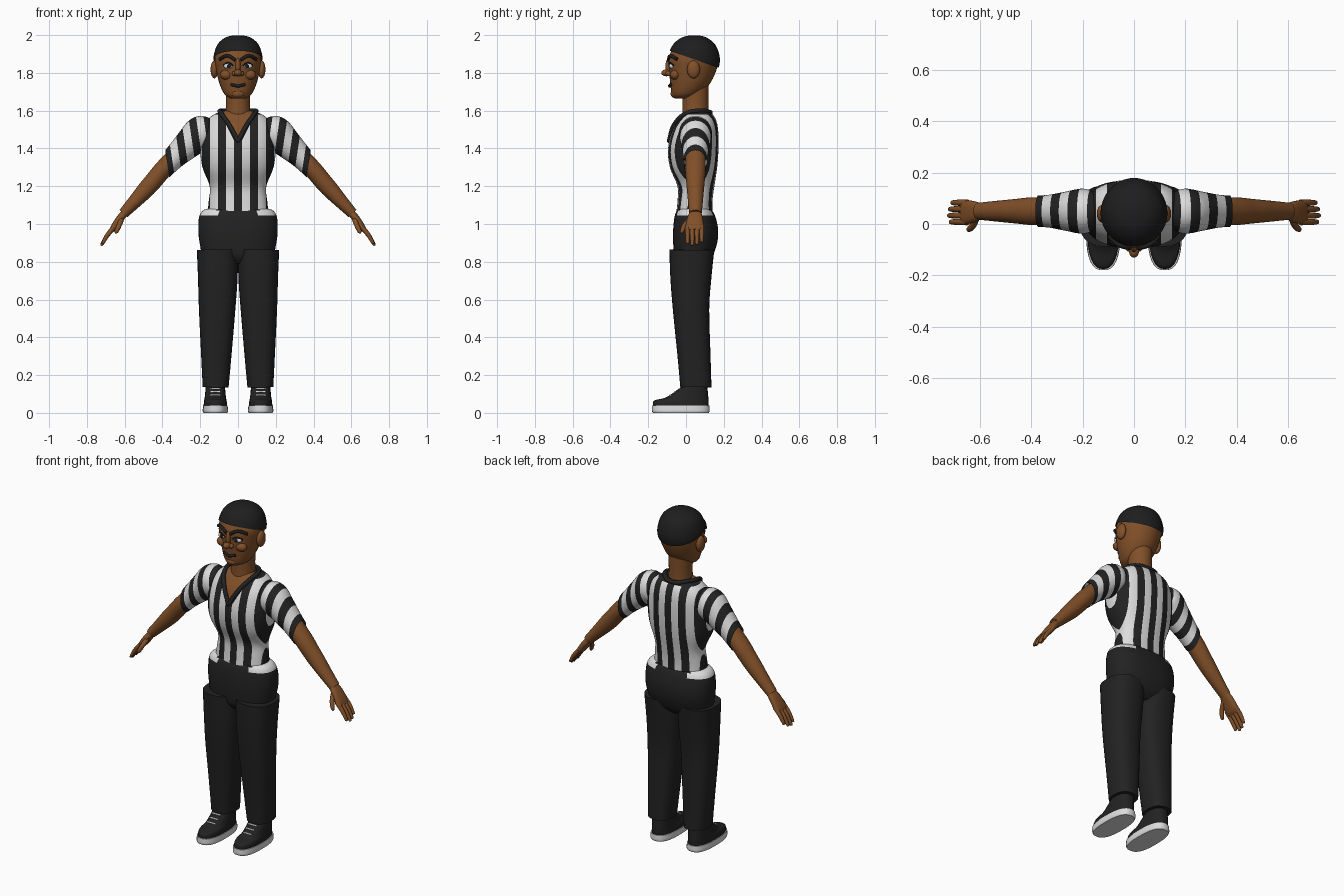
import bpy, bmesh, math
from mathutils import Vector

cube = bpy.data.objects.get("Cube")
if cube:
    bpy.data.objects.remove(cube, do_unlink=True)


def material(name, r, g, b):
    m = bpy.data.materials.new(name)
    m.use_nodes = True
    m.diffuse_color = (r, g, b, 1)
    bsdf = m.node_tree.nodes["Principled BSDF"]
    bsdf.inputs["Base Color"].default_value = (r, g, b, 1)
    bsdf.inputs["Roughness"].default_value = 0.8
    return m


SKIN = material("brown skin", 0.22, 0.08, 0.022)
BLACK = material("black cloth", 0.016, 0.016, 0.016)
WHITE = material("white cloth", 0.72, 0.72, 0.72)
DARK = material("dark hair", 0.013, 0.013, 0.014)
SIDES = (("left", 1), ("right", -1))


def finish(name, bm, mats, rule=None):
    bmesh.ops.recalc_face_normals(bm, faces=bm.faces)
    for f in bm.faces:
        f.smooth = True
        if rule:
            f.material_index = rule(f.calc_center_median())
    me = bpy.data.meshes.new(name)
    bm.to_mesh(me)
    bm.free()
    for m in mats:
        me.materials.append(m)
    me.set_sharp_from_angle(angle=math.radians(50))
    ob = bpy.data.objects.new(name, me)
    bpy.context.collection.objects.link(ob)
    return ob


def spline(a, b, c, d, t):
    return 0.5 * (2 * b + (c - a) * t + (2 * a - 5 * b + 4 * c - d) * t * t
                  + (3 * b - a - 3 * c + d) * t ** 3)


def loft(rings, side=1, segs=32, steps=5, power=2.0):
    """Skin smooth rings (x, y, z, half width, half depth) along a path."""
    path = []
    last = len(rings) - 1
    for i in range(last):
        ctrl = [rings[min(max(j, 0), last)] for j in range(i - 1, i + 3)]
        path += [[spline(*v, s / steps) for v in zip(*ctrl)] for s in range(steps)]
    path.append(list(rings[-1]))
    bm = bmesh.new()
    loops = []
    for i, (x, y, z, a, b) in enumerate(path):
        p, q = path[max(i - 1, 0)], path[min(i + 1, len(path) - 1)]
        t = Vector((q[0] - p[0], 0, q[2] - p[2])).normalized()
        u = t.cross(Vector((0, 1, 0)))
        loop = []
        for k in range(segs):
            ang = math.tau * k / segs
            c, s = math.cos(ang), math.sin(ang)
            c = math.copysign(abs(c) ** (2 / power), c) * a
            s = math.copysign(abs(s) ** (2 / power), s) * b
            v = Vector((x, y, z)) + u * c + Vector((0, s, 0))
            loop.append(bm.verts.new((v.x * side, v.y, v.z)))
        loops.append(loop)
    for lo, hi in zip(loops, loops[1:]):
        for k in range(segs):
            n = (k + 1) % segs
            bm.faces.new((lo[k], lo[n], hi[n], hi[k]))
    bm.faces.new(loops[0])
    bm.faces.new(loops[-1])
    return bm


def box_ring(z, x0, x1, y0, y1):
    """Level ring given by its bounds."""
    return ((x0 + x1) / 2, (y0 + y1) / 2, z, (x1 - x0) / 2, (y1 - y0) / 2)


def body_ring(z, w, y0, y1):
    return box_ring(z, -w, w, y0, y1)


def cut(bm, co, no, clear=False):
    bmesh.ops.bisect_plane(bm, geom=bm.verts[:] + bm.edges[:] + bm.faces[:],
                           plane_co=co, plane_no=no, clear_outer=clear)


def ball(name, mat, loc, size):
    bm = bmesh.new()
    bmesh.ops.create_uvsphere(bm, u_segments=24, v_segments=14, radius=1)
    for v in bm.verts:
        v.co = Vector(loc) + Vector(c * s for c, s in zip(v.co, size))
    return finish(name, bm, [mat])


def tube(name, mat, pts, radius, cyclic=False):
    cu = bpy.data.curves.new(name, "CURVE")
    cu.dimensions = "3D"
    cu.bevel_depth, cu.bevel_resolution, cu.use_fill_caps = radius, 3, True
    sp = cu.splines.new("BEZIER")
    sp.bezier_points.add(len(pts) - 1)
    for i, (bp, p) in enumerate(zip(sp.bezier_points, pts)):
        bp.co = p
        kind = "VECTOR" if cyclic and i == 0 else "AUTO"
        bp.handle_left_type = bp.handle_right_type = kind
    sp.use_cyclic_u = cyclic
    cu.materials.append(mat)
    ob = bpy.data.objects.new(name, cu)
    bpy.context.collection.objects.link(ob)


# Striped shirt with a V neck
STRIPE, NECK = 0.0425, 1.44
torso = loft([body_ring(1.03, .165, -.055, .14), body_ring(1.12, .155, -.045, .14),
              body_ring(1.2, .15, -.045, .15), body_ring(1.3, .188, -.085, .165),
              body_ring(1.4, .2, -.095, .172), body_ring(1.5, .19, -.07, .17),
              body_ring(1.56, .155, -.035, .155), body_ring(1.59, .105, -.01, .13),
              body_ring(1.6, .07, .0, .115)], segs=48, power=2.3)
for k in range(-5, 5):
    cut(torso, ((k + .5) * STRIPE, 0, 0), (1, 0, 0))
for s in (1, -1):
    for off in (0, .02):
        cut(torso, (s * off, 0, NECK), (s, 0, -.5))


def shirt_rule(c):
    f = abs(c.x) - .5 * (c.z - NECK)
    if c.y < .05 and f < 0:
        return 2
    if c.z > 1.58 or (c.y < .05 and f < .02 and c.z > NECK - .04):
        return 0
    return int(abs(c.x) / STRIPE + .5) % 2


finish("shirt_body", torso, [BLACK, WHITE, SKIN], shirt_rule)
half = [(.05, -.06, 1.53), (.088, 0, 1.585), (.09, .07, 1.6)]
tube("collar", BLACK, [(0, -.09, NECK)] + half + [(0, .13, 1.59)]
     + [(-x, y, z) for x, y, z in reversed(half)], .012, True)

# Trouser hips, with the shirt hem showing above the waistline
hips = loft([body_ring(.79, .1, -.03, .1), body_ring(.83, .18, -.06, .14),
             body_ring(.9, .203, -.068, .165), body_ring(.97, .21, -.068, .17),
             body_ring(1.04, .205, -.06, .155), body_ring(1.075, .18, -.045, .135),
             body_ring(1.085, .13, -.02, .11)], segs=40, power=2.4)
cut(hips, (0, 0, 1.045), (0, 0, 1))
finish("hips", hips, [BLACK, WHITE], lambda c: int(c.z > 1.045 and abs(c.x) > .11))

for label, s in SIDES:
    # Trouser legs
    leg = loft([box_ring(.135, .05, .187, -.03, .135), box_ring(.3, .035, .195, -.045, .13),
                box_ring(.55, .014, .207, -.07, .123), box_ring(.72, .002, .212, -.083, .135),
                box_ring(.865, 0, .218, -.088, .15)], s, power=2.5)
    finish(label + "_trouser_leg", leg, [BLACK])

    # Shoes
    sole = loft([box_ring(0, .057, .183, -.175, .12), box_ring(.01, .053, .187, -.18, .125),
                 box_ring(.038, .055, .185, -.18, .124)], s, power=2.6)
    finish(label + "_sole", sole, [WHITE])
    upper = loft([box_ring(.036, .058, .182, -.175, .12), box_ring(.065, .06, .18, -.168, .12),
                  box_ring(.085, .064, .176, -.1, .118), box_ring(.15, .07, .17, -.01, .112)],
                 s, power=2.4)
    finish(label + "_shoe", upper, [BLACK])
    for i in range(3):
        y, z = -.082 + .024 * i, .094 + .017 * i
        lace = loft([(x, y, z, .005, .005) for x in (.092, .148)], s, segs=8, steps=1)
        finish(f"{label}_lace_{i}", lace, [WHITE])

    # Sleeves, banded along the arm
    sleeve = loft([(.13, .05, 1.5, .04, .05), (.16, .05, 1.497, .075, .075),
                   (.2, .05, 1.48, .09, .088), (.255, .05, 1.43, .079, .078),
                   (.34, .05, 1.35, .061, .063), (.43, .05, 1.26, .054, .06)], s)
    cut(sleeve, (s * .385, 0, 1.39), (s, 0, -.15), True)
    for k in range(4, 10):
        cut(sleeve, (s * (.005 + .04 * k), 0, 1.45), (s, 0, -.15))
    finish(label + "_sleeve", sleeve, [WHITE, BLACK],
           lambda c: int((abs(c.x) - .15 * (c.z - 1.45) - .005) / .04) % 2)

    # Arms and hands
    arm = loft([(.33, .05, 1.36, .048, .053), (.4, .05, 1.285, .048, .054),
                (.45, .05, 1.225, .047, .049), (.49, .05, 1.18, .045, .045),
                (.55, .05, 1.115, .036, .039), (.607, .05, 1.055, .028, .033)], s)
    finish(label + "_arm", arm, [SKIN])
    palm = loft([(.59, .05, 1.07, .018, .025), (.62, .048, 1.035, .02, .04),
                 (.655, .046, .985, .018, .047), (.67, .046, .965, .012, .044)], s, power=2.5)
    finish(label + "_palm", palm, [SKIN])
    for i in range(4):
        y, reach = .008 + .025 * i, (.9, 1, .95, .8)[i]
        x, z = .655 + .066 * reach, .985 - .094 * reach
        finger = loft([(.65, y, .99, .013, .013), ((.65 + x) / 2 + .006, y, (.99 + z) / 2, .012, .012),
                       (x, y, z, .008, .009), (x + .002, y, z - .004, .003, .003)], s, segs=12)
        finish(f"{label}_finger_{i}", finger, [SKIN])
    thumb = loft([(.615, .025, 1.03, .014, .018), (.628, -.005, .995, .013, .016),
                  (.643, -.02, .962, .011, .011), (.648, -.022, .95, .004, .004)], s, segs=12)
    finish(label + "_thumb", thumb, [SKIN])

# Neck and head
neck = loft([body_ring(1.52, .075, -.02, .12), body_ring(1.62, .064, -.018, .118),
             body_ring(1.74, .066, -.02, .12)])
finish("neck", neck, [SKIN])
skull = [body_ring(1.664, .035, -.06, .02), body_ring(1.685, .07, -.075, .07),
         body_ring(1.74, .097, -.083, .125), body_ring(1.82, .117, -.09, .163),
         body_ring(1.88, .123, -.091, .172), body_ring(1.94, .103, -.063, .149),
         body_ring(1.978, .062, -.018, .104), body_ring(1.991, .015, .03, .06)]
finish("head", loft(skull), [SKIN])

# Close-cropped hair cap with a sloping hairline
hair = loft([(x, y, z + .008 * (z > 1.9), a + .007, b + .007) for x, y, z, a, b in skull], segs=40)
cut(hair, (0, 0, 1.887), (0, -.35, -1), True)
finish("hair", hair, [DARK])

# Face
ball("nose_tip", SKIN, (0, -.103, 1.8), (.02, .028, .018))
ball("nose_bridge", SKIN, (0, -.088, 1.835), (.014, .021, .045))
ball("chin", SKIN, (0, -.062, 1.69), (.034, .02, .022))
tube("lips", DARK, [(-.038, -.077, 1.738), (-.015, -.086, 1.734), (0, -.087, 1.73),
                    (.015, -.086, 1.734), (.038, -.077, 1.738)], .008)
for label, s in SIDES:
    ball(label + "_ear", SKIN, (s * .125, .04, 1.818), (.02, .034, .047))
    ball(label + "_nostril", SKIN, (s * .019, -.092, 1.796), (.014, .016, .013))
    ball(label + "_cheek", SKIN, (s * .062, -.058, 1.79), (.034, .026, .026))
    ball(label + "_eye", WHITE, (s * .05, -.076, 1.836), (.026, .013, .015))
    ball(label + "_pupil", DARK, (s * .048, -.087, 1.836), (.011, .005, .011))
    tube(label + "_upper_lid", DARK, [(s * .024, -.086, 1.838), (s * .05, -.087, 1.853),
                                      (s * .078, -.066, 1.84)], .004)
    tube(label + "_brow", DARK, [(s * .014, -.093, 1.868), (s * .055, -.083, 1.89),
                                 (s * .097, -.047, 1.872)], .009)
